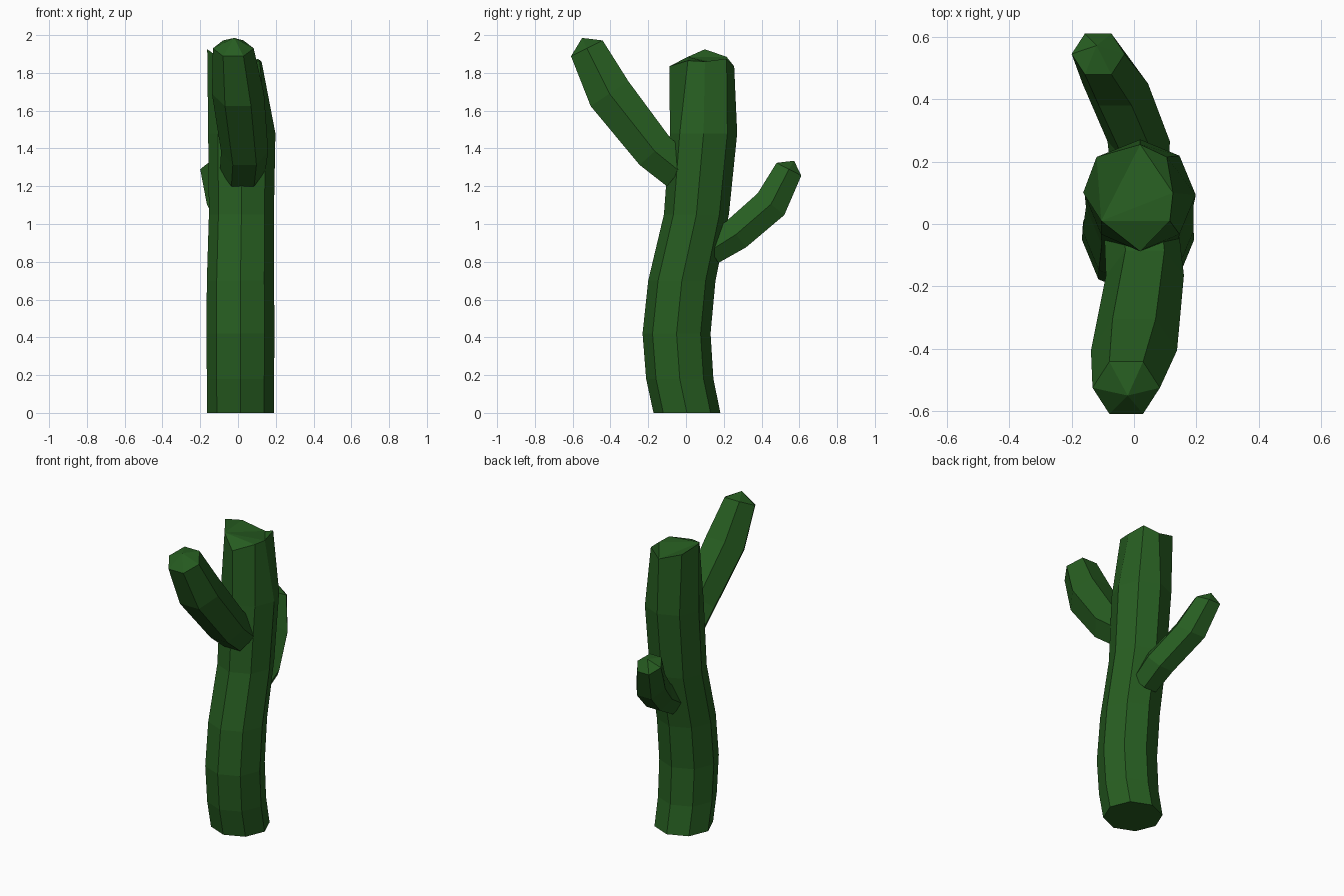
import bpy, bmesh, math
from mathutils import Vector

if "Cube" in bpy.data.objects:
    bpy.data.objects.remove(bpy.data.objects["Cube"])

green = bpy.data.materials.new("cactus_green")
green.diffuse_color = (0.02, 0.11, 0.015, 1)
green.use_nodes = True
green.node_tree.nodes["Principled BSDF"].inputs["Base Color"].default_value = green.diffuse_color


def skin(name, rings, tip=None):
    """Join rings of points into a flat-faced closed tube, with an optional tip point."""
    bm = bmesh.new()
    loops = [[bm.verts.new(p) for p in ring] for ring in rings]
    n = len(loops[0])
    for a, b in zip(loops, loops[1:]):
        for i in range(n):
            j = (i + 1) % n
            bm.faces.new((a[i], a[j], b[j], b[i]))
    bm.faces.new(loops[0][::-1])
    top = loops[-1]
    if tip:
        t = bm.verts.new(tip)
        for i in range(n):
            bm.faces.new((top[i], top[(i + 1) % n], t))
    else:
        bmesh.ops.triangulate(bm, faces=[bm.faces.new(top)])
    bmesh.ops.recalc_face_normals(bm, faces=bm.faces)
    me = bpy.data.meshes.new(name)
    bm.to_mesh(me)
    bm.free()
    me.materials.append(green)
    ob = bpy.data.objects.new(name, me)
    bpy.context.collection.objects.link(ob)
    return ob


def ring_at(centre, direction, radius, sides):
    """Ring across a direction lying in the y-z plane."""
    d = Vector((0, direction[1], direction[2])).normalized()
    u = Vector((1, 0, 0))
    v = d.cross(u)
    return [Vector(centre) + radius * (u * math.cos(k) + v * math.sin(k))
            for k in (2 * math.pi * i / sides for i in range(sides))]


# Trunk: eight-sided, swaying along y (x, y, z, radius)
path = [(0.013, 0.005, 0, 0.177), (0.013, -0.033, 0.18, 0.178),
        (0.013, -0.05, 0.42, 0.18), (0.013, -0.022, 0.7, 0.178),
        (0.018, 0.055, 1.05, 0.172), (0.02, 0.093, 1.48, 0.178)]
rings = [ring_at((x, y, z), (0, 0, 1), r, 8) for x, y, z, r in path]
# Slanted, uneven trunk top
rings.append([(0.125, 0.10, 1.86), (0.105, 0.215, 1.875), (0.02, 0.255, 1.835),
              (-0.12, 0.215, 1.885), (-0.163, 0.10, 1.925), (-0.105, 0.01, 1.885),
              (0.02, -0.088, 1.835), (0.115, 0.01, 1.865)])
skin("trunk", rings)


def arm(name, stops, tip):
    """Six-sided bent arm with a blunt pointed end."""
    pts = [Vector(s[:3]) for s in stops]
    rs = []
    for i, s in enumerate(stops):
        d = pts[min(i + 1, len(pts) - 1)] - pts[max(i - 1, 0)]
        rs.append(ring_at(pts[i], d, s[3], 6))
    skin(name, rs, tip)


# Upper front arm and lower back arm
arm("front_arm", [(0.025, -0.035, 1.28, 0.12), (0.035, -0.165, 1.385, 0.125),
                  (0.0, -0.405, 1.69, 0.138), (-0.025, -0.525, 1.93, 0.108)],
    (-0.02, -0.55, 1.985))
arm("back_arm", [(0.02, 0.13, 0.86, 0.09), (0.015, 0.265, 0.945, 0.1),
                 (-0.06, 0.45, 1.105, 0.105), (-0.115, 0.545, 1.29, 0.085)],
    (-0.12, 0.572, 1.335))
